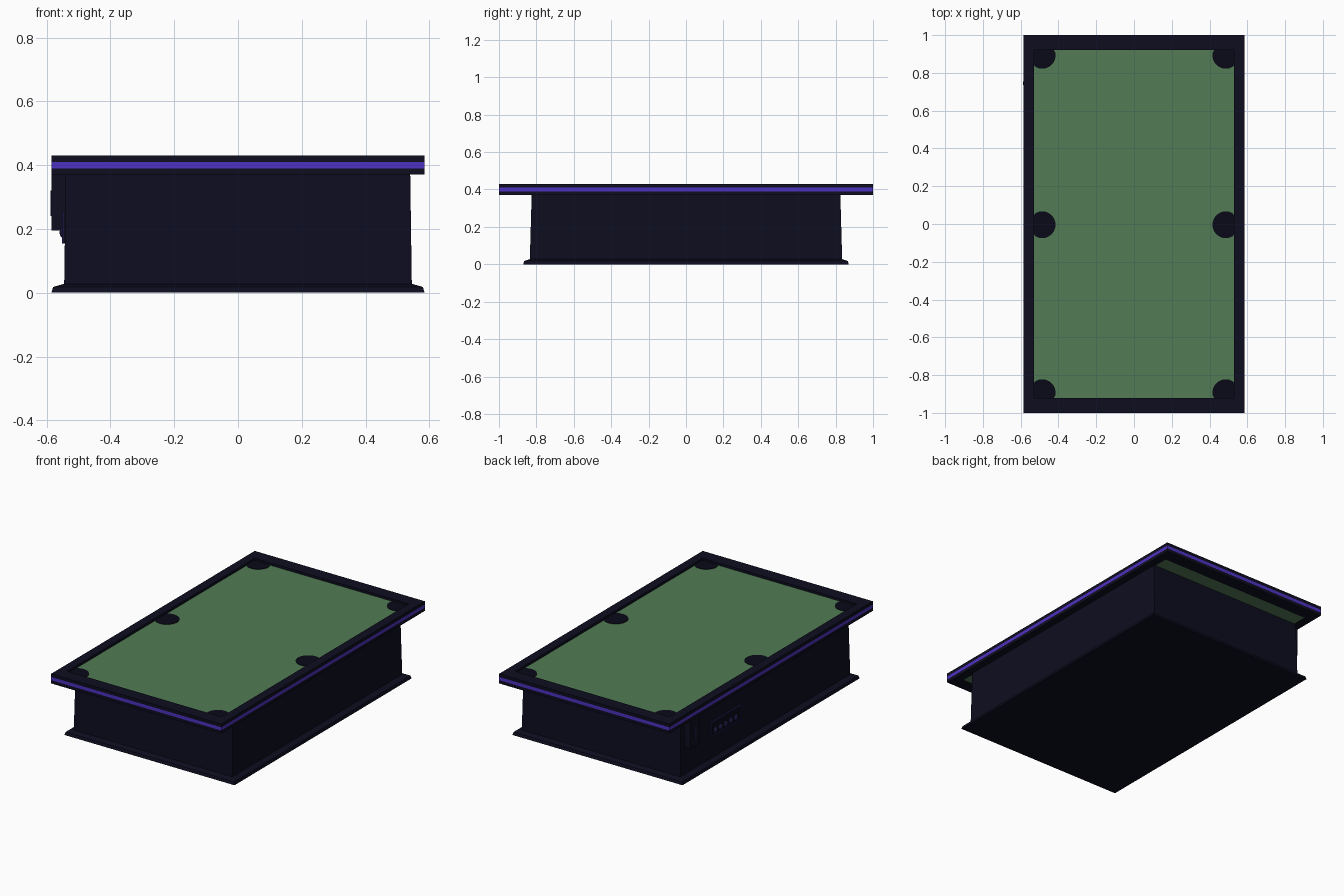
import bpy, bmesh, math
from mathutils import Matrix

if "Cube" in bpy.data.objects:
    bpy.data.objects.remove(bpy.data.objects["Cube"])


def material(name, rgb):
    m = bpy.data.materials.new(name)
    m.diffuse_color = (*rgb, 1)
    m.use_nodes = True
    m.node_tree.nodes["Principled BSDF"].inputs["Base Color"].default_value = m.diffuse_color
    return m


NAVY = material("dark navy", (0.004, 0.004, 0.0144))
PURPLE = material("purple trim", (0.078, 0.031, 0.54))
GREEN = material("green felt", (0.085, 0.198, 0.09))
BLACK = material("pocket black", (0.003, 0.003, 0.010))
INDIGO = material("dim indigo", (0.010, 0.008, 0.045))


def finish(name, bm, mats):
    bmesh.ops.recalc_face_normals(bm, faces=bm.faces)
    me = bpy.data.meshes.new(name)
    bm.to_mesh(me)
    bm.free()
    for m in mats:
        me.materials.append(m)
    ob = bpy.data.objects.new(name, me)
    bpy.context.collection.objects.link(ob)
    return ob


def loft(name, rings, mats, caps=True, closed=False):
    """Skin a stack of rectangles given as (half x, half y, z)."""
    bm = bmesh.new()
    loops = [[bm.verts.new((sx * hx, sy * hy, z))
              for sx, sy in ((-1, -1), (1, -1), (1, 1), (-1, 1))]
             for hx, hy, z in rings]
    pairs = list(zip(loops, loops[1:]))
    if closed:
        pairs.append((loops[-1], loops[0]))
    for a, b in pairs:
        for i in range(4):
            j = (i + 1) % 4
            bm.faces.new((a[i], a[j], b[j], b[i]))
    if caps:
        bm.faces.new(loops[0])
        bm.faces.new(loops[-1])
    return finish(name, bm, mats)


def box(name, x, y, z, mat):
    bm = bmesh.new()
    bmesh.ops.create_cube(bm, size=1)
    for v in bm.verts:
        for k, (lo, hi) in enumerate((x, y, z)):
            v.co[k] = hi if v.co[k] > 0 else lo
    return finish(name, bm, [mat])


# cabinet with flared plinth
loft("cabinet", [(0.585, 0.87, 0), (0.58, 0.865, 0.018), (0.545, 0.835, 0.028),
                 (0.54, 0.825, 0.375)], [NAVY])

# rail frame with purple band on its outer sides
rail = loft("rail_frame", [(0.585, 1, 0.37), (0.585, 1, 0.39), (0.585, 1, 0.41),
                           (0.585, 1, 0.43), (0.53, 0.92, 0.43), (0.53, 0.92, 0.37)],
            [NAVY, PURPLE], caps=False, closed=True)
for p in rail.data.polygons:
    if abs(p.center.z - 0.40) < 0.005 and max(abs(p.center.x) / 0.585, abs(p.center.y)) > 0.99:
        p.material_index = 1

# felt bed
box("felt_bed", (-0.53, 0.53), (-0.92, 0.92), (0.372, 0.415), GREEN)

# pockets: thin discs trimmed by the cushion edges
for side in (-1, 1):
    for label, cy in (("front", -0.893), ("middle", -0.004), ("back", 0.893)):
        bm = bmesh.new()
        bmesh.ops.create_cone(bm, cap_ends=True, segments=24, radius1=0.071,
                              radius2=0.071, depth=0.004,
                              matrix=Matrix.Translation((side * 0.486, cy, 0.416)))
        for v in bm.verts:
            v.co.x = max(-0.53, min(0.53, v.co.x))
            v.co.y = max(-0.92, min(0.92, v.co.y))
        bmesh.ops.remove_doubles(bm, verts=bm.verts, dist=1e-5)
        finish(f"pocket_{label}_{'left' if side < 0 else 'right'}", bm, [BLACK])

# coin box on the left side
box("coin_box", (-0.585, -0.53), (0.70, 0.79), (0.195, 0.372), NAVY)
box("coin_slot", (-0.588, -0.584), (0.735, 0.755), (0.24, 0.32), INDIGO)

# ball return window: frame bars, dark panel and a row of balls
Y0, Y1, Z0, Z1, T = 0.24, 0.54, 0.155, 0.255, 0.012
box("ball_return_panel", (-0.546, -0.535), (Y0, Y1), (Z0, Z1), BLACK)
for n, y, z in (("bottom", (Y0, Y1), (Z0, Z0 + T)), ("top", (Y0, Y1), (Z1 - T, Z1)),
                ("front", (Y0, Y0 + T), (Z0, Z1)), ("back", (Y1 - T, Y1), (Z0, Z1))):
    box(f"ball_return_frame_{n}", (-0.552, -0.535), y, z, INDIGO)
for i in range(5):
    bm = bmesh.new()
    bmesh.ops.create_uvsphere(bm, u_segments=12, v_segments=8, radius=0.022,
                              matrix=Matrix.Translation((-0.538, 0.29 + i * 0.05, Z0 + 0.034)))
    for f in bm.faces:
        f.smooth = True
    finish(f"returned_ball_{i + 1}", bm, [INDIGO])
